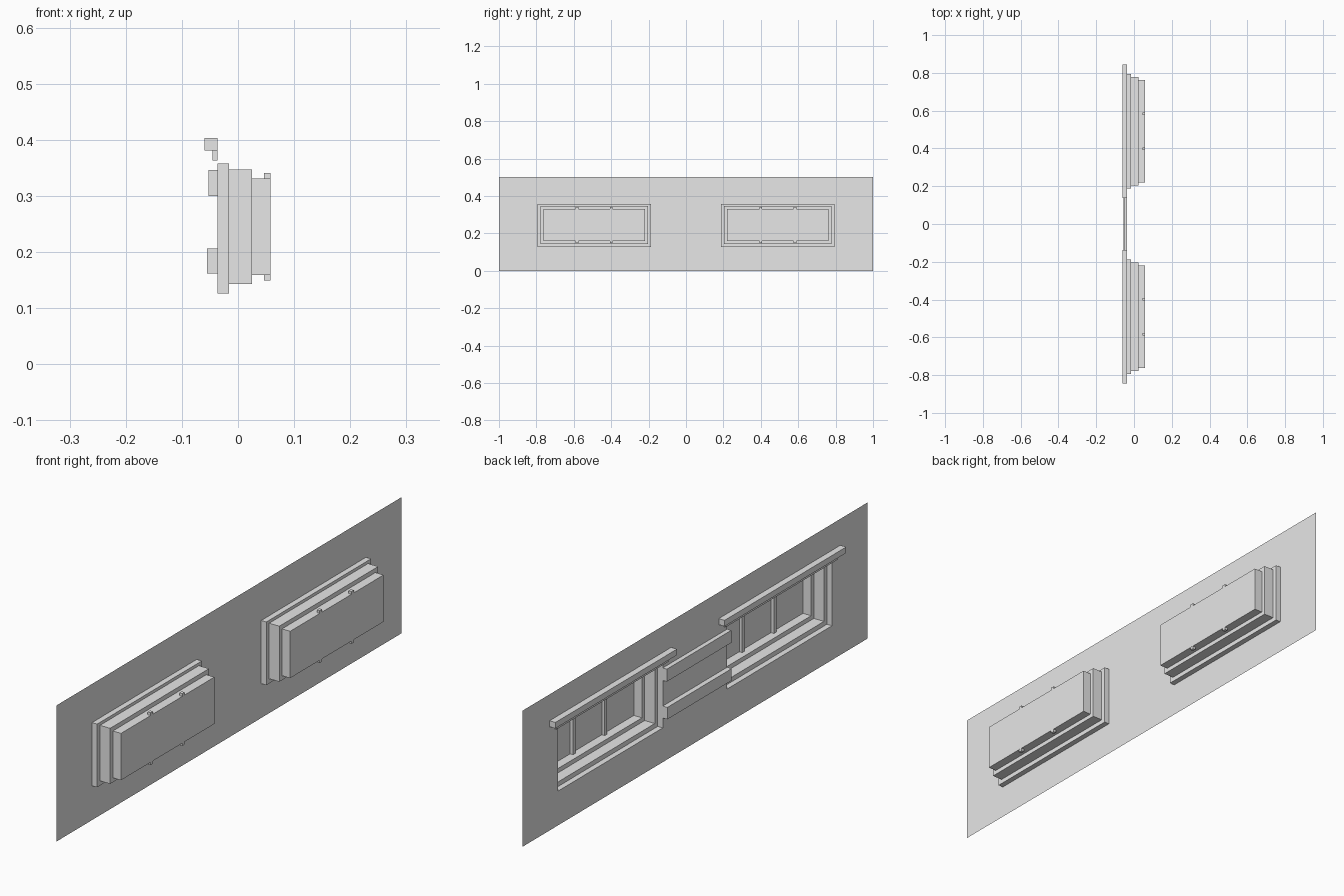
import bpy, bmesh

cube = bpy.data.objects.get("Cube")
if cube:
    bpy.data.objects.remove(cube, do_unlink=True)

GREY = (0.8, 0.8, 0.8, 1.0)
grey = bpy.data.materials.new("plain_grey")
grey.use_nodes = True
grey.diffuse_color = GREY
grey.node_tree.nodes["Principled BSDF"].inputs["Base Color"].default_value = GREY

WALL_X = -0.0365
CENTRE = 0.491      # distance of each window from the middle
HALF = 0.304        # half width of each wall opening
Z_LOW, Z_HIGH = 0.126, 0.358


def finish(name, bm):
    mesh = bpy.data.meshes.new(name)
    bm.to_mesh(mesh)
    bm.free()
    mesh.materials.append(grey)
    obj = bpy.data.objects.new(name, mesh)
    bpy.context.collection.objects.link(obj)
    return obj


def box(name, x, y, z):
    bm = bmesh.new()
    bmesh.ops.create_cube(bm, size=1)
    for v in bm.verts:
        for i, (lo, hi) in enumerate((x, y, z)):
            v.co[i] = hi if v.co[i] > 0 else lo
    return finish(name, bm)


def ring(bm, x, centre, half, low, high):
    corners = ((-half, low), (half, low), (half, high), (-half, high))
    return [bm.verts.new((x, centre + y, z)) for y, z in corners]


# Thin wall with two rectangular openings
bm = bmesh.new()
ys = [-1, -CENTRE - HALF, -CENTRE + HALF, CENTRE - HALF, CENTRE + HALF, 1]
zs = [0, Z_LOW, Z_HIGH, 0.5]
grid = [[bm.verts.new((WALL_X, y, z)) for z in zs] for y in ys]
for i in range(5):
    for j in range(3):
        if not (j == 1 and i in (1, 3)):
            bm.faces.new((grid[i][j], grid[i + 1][j],
                          grid[i + 1][j + 1], grid[i][j + 1]))
inner = [e for e in bm.edges if len(e.link_faces) == 2]
bmesh.ops.dissolve_limit(bm, angle_limit=0.01, verts=bm.verts[:], edges=inner)
finish("wall", bm)

for side, c in (("front", -CENTRE), ("back", CENTRE)):
    # Stepped hollow bay closed by a flat pane
    bm = bmesh.new()
    tiers = ((WALL_X, -0.016, HALF, Z_LOW, Z_HIGH),
             (-0.016, 0.025, 0.287, 0.143, 0.347),
             (0.025, 0.058, 0.271, 0.159, 0.331))
    loops = [ring(bm, x, c, h, lo, hi)
             for x0, x1, h, lo, hi in tiers for x in (x0, x1)]
    for a, b in zip(loops, loops[1:]):
        for k in range(4):
            n = (k + 1) % 4
            bm.faces.new((a[k], a[n], b[n], b[k]))
    bm.faces.new(loops[-1])
    finish(side + "_window_bay", bm)

    # Upright bars that pass just beyond the pane edges
    for label, d in (("first", -0.092), ("second", 0.092)):
        box(f"{side}_{label}_mullion", (0.046, 0.0577),
            (c + d - 0.007, c + d + 0.007), (0.149, 0.341))

    # Header beam and the strip beneath it
    box(side + "_header", (-0.06, WALL_X), (c - 0.353, c + 0.353), (0.381, 0.403))
    box(side + "_header_strip", (-0.045, WALL_X), (c - 0.325, c + 0.325), (0.363, 0.381))

# Horizontal rails joining the two windows
gap = CENTRE - HALF
box("lower_rail", (-0.055, WALL_X), (-gap, gap), (0.162, 0.206))
box("upper_rail", (-0.053, WALL_X), (-gap, gap), (0.300, 0.346))
